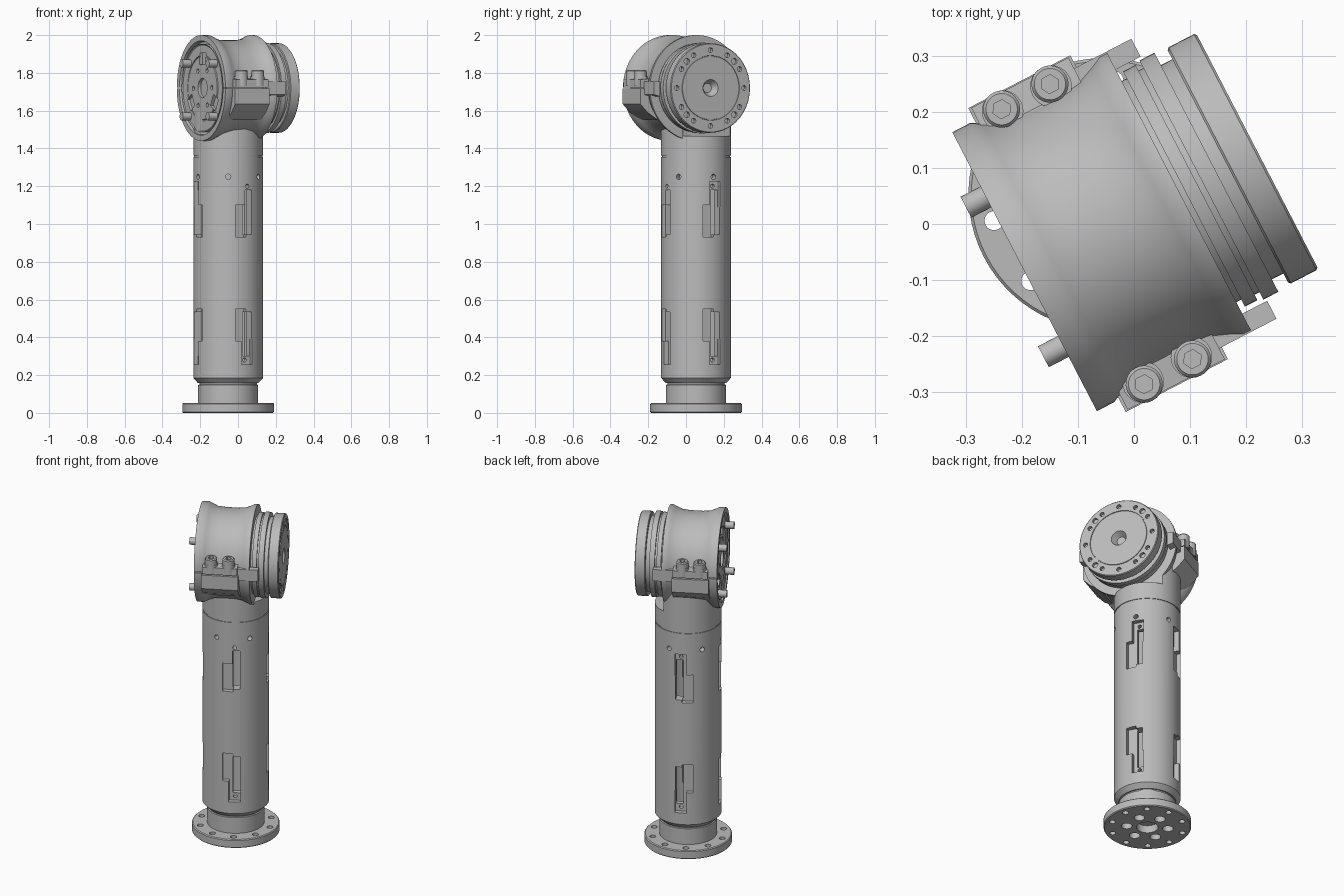
import bpy, bmesh
from math import radians, cos, sin, pi
from mathutils import Matrix, Vector

if "Cube" in bpy.data.objects:
    bpy.data.objects.remove(bpy.data.objects["Cube"])

grey = bpy.data.materials.new("machined grey")
grey.use_nodes = True
grey.diffuse_color = (0.5, 0.5, 0.5, 1)
grey.node_tree.nodes["Principled BSDF"].inputs["Base Color"].default_value = (0.5, 0.5, 0.5, 1)

# Frames: the column stands upright, the joint head lies along its local x
TURN = Matrix.Rotation(radians(27.4), 4, 'Z')
COLUMN = Matrix.Translation((-0.052, 0.053, 0)) @ TURN
HEAD = Matrix.Translation((-0.195, -0.085, 1.72)) @ TURN
AXLE = HEAD @ Matrix.Rotation(pi / 2, 4, 'Y')


def finish(name, bm, frame):
    bmesh.ops.recalc_face_normals(bm, faces=bm.faces)
    mesh = bpy.data.meshes.new(name)
    bm.to_mesh(mesh)
    bm.free()
    mesh.transform(frame)
    mesh.materials.append(grey)
    ob = bpy.data.objects.new(name, mesh)
    bpy.context.collection.objects.link(ob)
    return ob


def lathe(name, profile, frame, closed=False, seg=72):
    """Spin (height, radius) points round local z; closed makes a tube."""
    bm = bmesh.new()
    rings = [[bm.verts.new((r * cos(2 * pi * i / seg), r * sin(2 * pi * i / seg), h))
              for i in range(seg)] for h, r in profile]
    pairs = list(zip(rings, rings[1:]))
    if closed:
        pairs.append((rings[-1], rings[0]))
    else:
        bm.faces.new(rings[0])
        bm.faces.new(rings[-1])
    for a, b in pairs:
        for i in range(seg):
            j = (i + 1) % seg
            bm.faces.new((a[i], a[j], b[j], b[i]))
    return finish(name, bm, frame)


def peg(name, frame, x, y, low, high, r, seg=20):
    return lathe(name, [(low, r), (high, r)], frame @ Matrix.Translation((x, y, 0)), seg=seg)


def box(name, frame, xs, ys, zs):
    bm = bmesh.new()
    bmesh.ops.create_cube(bm, size=1)
    for v in bm.verts:
        v.co = Vector([(a + b) / 2 + c * (b - a) for c, (a, b) in zip(v.co, (xs, ys, zs))])
    return finish(name, bm, frame)


def prism(name, frame, outline, x0, x1):
    """Extrude a (y, z) outline along local x."""
    bm = bmesh.new()
    face = bm.faces.new([bm.verts.new((x0, y, z)) for y, z in outline])
    new = bmesh.ops.extrude_face_region(bm, geom=[face])["geom"]
    bmesh.ops.translate(bm, vec=(x1 - x0, 0, 0),
                        verts=[g for g in new if isinstance(g, bmesh.types.BMVert)])
    return finish(name, bm, frame)


def cut(target, cutters):
    bpy.context.view_layer.objects.active = target
    for c in cutters:
        mod = target.modifiers.new("cut", 'BOOLEAN')
        mod.operation, mod.solver, mod.object = 'DIFFERENCE', 'EXACT', c
        bpy.ops.object.modifier_apply(modifier=mod.name)
        bpy.data.objects.remove(c)


def circle(frame, count, radius, phase, low, high, r):
    return [peg("cutter", frame, radius * cos(phase + 2 * pi * i / count),
                radius * sin(phase + 2 * pi * i / count), low, high, r)
            for i in range(count)]


# Base flange with bolt holes and the short collar above it
flange = lathe("base_flange", [(0, 0.238), (0.005, 0.243), (0.047, 0.243), (0.052, 0.238)], COLUMN)
cut(flange, circle(COLUMN, 10, 0.203, radians(-14), -0.1, 0.1, 0.017)
    + circle(COLUMN, 6, 0.115, 0, -0.1, 0.045, 0.03)
    + [peg("cutter", COLUMN, 0, 0, -0.1, 0.045, 0.06)])
lathe("base_collar", [(0.05, 0.159), (0.148, 0.159), (0.15, 0.152), (0.17, 0.152)], COLUMN)

# Hollow column with stepped windows on four sides, in an upper and a lower row
column = lathe("column_tube", [(0.158, 0.13), (0.158, 0.16), (0.185, 0.185), (1.354, 0.185),
                               (1.354, 0.13)], COLUMN, closed=True)
cutters = []
for upper in (True, False):
    def span(a, b):
        return (a, b) if upper else (1.48 - b, 1.48 - a)
    strip = (0.005, 0.047)
    for side in range(4):
        spin = COLUMN @ Matrix.Rotation(side * pi / 2, 4, 'Z')
        # windows on opposite sides line up
        s = 1 if side in (0, 3) else -1
        for across, z, depth in ((strip, (0.945, 1.18), 0.0), ((-0.05, 0.01), (0.93, 1.1), 0.155),
                                 ((-0.015, 0.05), (1.09, 1.225), 0.155)):
            cutters.append(box("cutter", spin, (max(depth, 0.08), 0.25),
                               sorted(s * a for a in across), span(*z)))
        zs = 1.2 if upper else 0.28
        cutters.append(lathe("cutter", [(0.1, 0.011), (0.2, 0.011)],
                             spin @ Matrix.Translation((0, s * 0.018, zs))
                             @ Matrix.Rotation(pi / 2, 4, 'Y'), seg=16))
for i in range(6):
    m = (Matrix.Translation((-0.052, 0.053, 1.25)) @ Matrix.Rotation(radians(30 + 60 * i), 4, 'Z')
         @ Matrix.Rotation(pi / 2, 4, 'Y'))
    cutters.append(lathe("cutter", [(0.15, 0.014), (0.25, 0.014)], m, seg=16))
cut(column, cutters)

# Neck joining the column to the head, trimmed clear of the rotor
neck = lathe("neck", [(1.35, 0.181), (1.362, 0.181), (1.362, 0.185), (1.63, 0.185)], COLUMN)
cut(neck, [box("cutter", COLUMN, (0.12, 0.4), (-0.4, 0.4), (1.465, 1.8)),
           box("cutter", COLUMN, (-0.4, -0.165), (-0.4, 0.4), (1.6, 1.8))])

# Waisted clamp housing, open recess on its flanged end
housing = lathe("clamp_housing", [(0.025, 0.1), (0.025, 0.245), (0, 0.25), (0, 0.28), (0.035, 0.28),
                                  (0.055, 0.27), (0.085, 0.257), (0.13, 0.253), (0.2, 0.253),
                                  (0.245, 0.258), (0.275, 0.27), (0.295, 0.28), (0.31, 0.28),
                                  (0.31, 0.1)], AXLE, seg=96)
cut(housing, [box("cutter", HEAD, (-0.1, 0.4), (a, b), (-0.0025, 0.0025))
              for a, b in ((0.246, 0.4), (-0.4, -0.246))])

# End plate with bore, pockets and screw holes
plate = lathe("end_plate", [(0.01, 0.228), (0.005, 0.234), (0.04, 0.234)][::-1]
              + [(0.01, 0.175), (0.014, 0.173), (0.014, 0.169), (0.008, 0.167)], AXLE)
cutters = [peg("cutter", AXLE, 0, 0, -0.1, 0.035, 0.052, 32)]
for i in range(3):
    m = HEAD @ Matrix.Rotation(radians(120 * i), 4, 'X')
    cutters.append(box("cutter", m, (-0.1, 0.033), (-0.035, 0.035), (0.125, 0.185)))
cut(plate, cutters + circle(AXLE, 6, 0.105, 0.5, -0.1, 0.03, 0.012))

# Guide pins on the end plate
for y in (-0.15, 0.15):
    for z in (-0.15, 0.13):
        peg("guide_pin", AXLE, -z, y, -0.04, 0.04, 0.021, 24)

# Clamp lugs, tabs and bolts on both sides
for side in (1, -1):
    def outline(points):
        return [(side * y, z) for y, z in points]
    prism("upper_lug", HEAD, outline([(0.2, 0.003), (0.303, 0.003), (0.303, 0.045),
                                      (0.25, 0.05), (0.2, 0.13)]), 0.05, 0.245)
    prism("lower_lug", HEAD, outline([(0.2, -0.003), (0.305, -0.003), (0.305, -0.085),
                                      (0.262, -0.13), (0.2, -0.17)]), 0.045, 0.25)
    prism("side_tab", HEAD, outline([(0.245, 0.035), (0.281, 0.035), (0.281, -0.035),
                                     (0.245, -0.045)]), 0.24, 0.36)
    for x in (0.097, 0.194):
        peg("bolt_boss", HEAD, x, side * 0.272, 0.01, 0.06, 0.037, 28)
        bolt = lathe("clamp_bolt", [(0.05, 0.033), (0.09, 0.033), (0.096, 0.028)],
                     HEAD @ Matrix.Translation((x, side * 0.276, 0)), seg=32)
        cut(bolt, [peg("cutter", HEAD, x, side * 0.276, 0.07, 0.15, 0.017, 6)])

# Rotor: stepped rings and the output disc
lathe("rotor_rings", [(0.25, 0.222), (0.32, 0.222), (0.32, 0.236), (0.345, 0.236), (0.345, 0.225),
                      (0.355, 0.225), (0.355, 0.24), (0.385, 0.24), (0.385, 0.215), (0.42, 0.215)], AXLE)
disc = lathe("output_disc", [(0.408, 0.233), (0.412, 0.237), (0.463, 0.237), (0.467, 0.233),
                             (0.467, 0.172), (0.463, 0.171), (0.463, 0.168), (0.467, 0.167)], AXLE)
cut(disc, circle(AXLE, 12, 0.2, 0, 0.445, 0.6, 0.013)
    + circle(AXLE, 4, 0.2, radians(45), 0.45, 0.6, 0.016)
    + [lathe("cutter", [(0.43, 0.025), (0.48, 0.052)], AXLE, seg=32)])

# Smooth the round parts, keep machined edges crisp
bpy.ops.object.select_all(action='DESELECT')
for ob in bpy.context.collection.objects:
    if ob.type == 'MESH' and ob.data.materials and ob.data.materials[0] == grey:
        ob.select_set(True)
        bpy.context.view_layer.objects.active = ob
bpy.ops.object.shade_smooth_by_angle(angle=radians(30))
